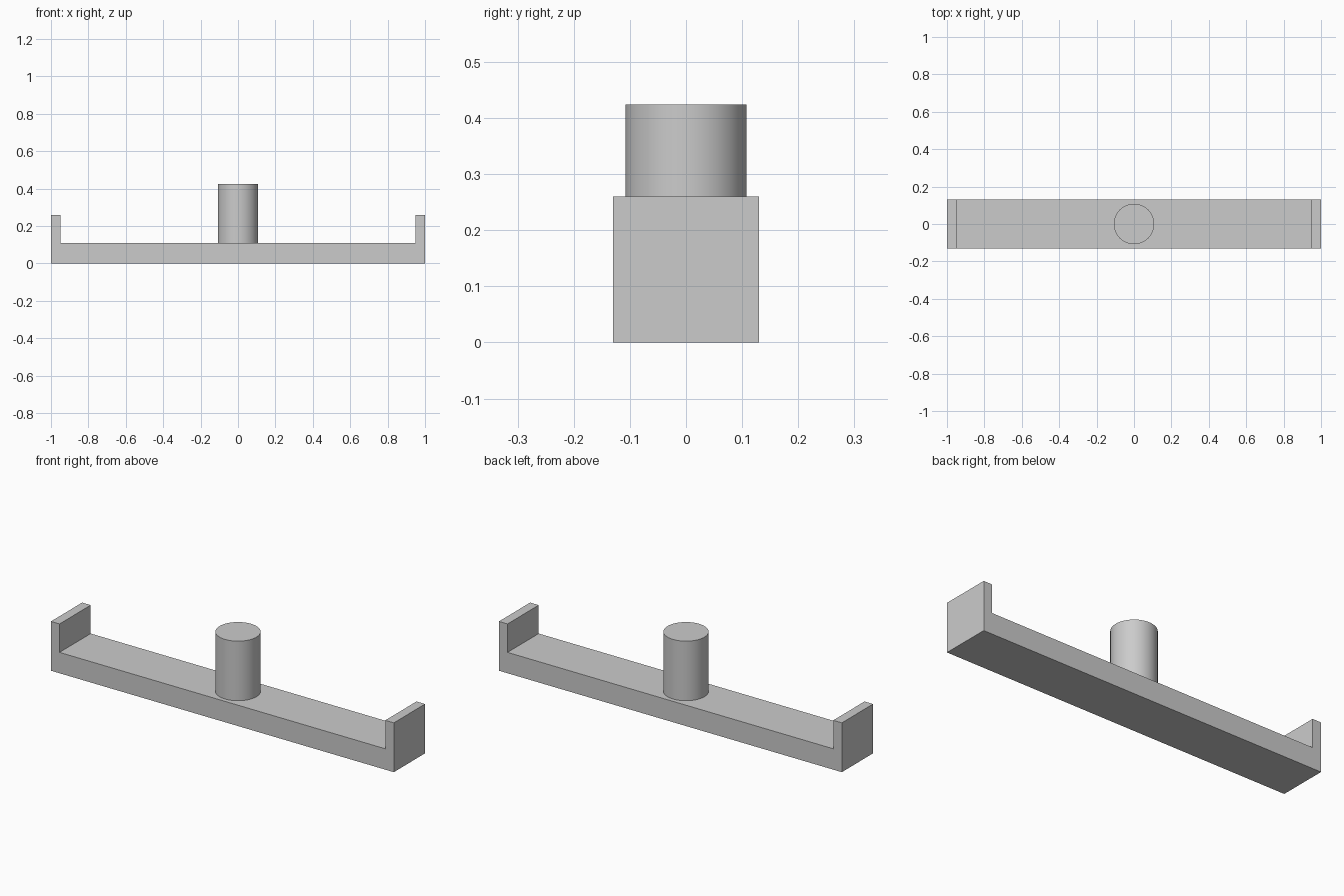
import bpy
import bmesh
from mathutils import Vector

cube = bpy.data.objects.get("Cube")
if cube:
    bpy.data.objects.remove(cube, do_unlink=True)

LENGTH, DEPTH = 2.0, 0.26
BASE_TOP, WALL_TOP, POST_TOP = 0.11, 0.26, 0.424
WALL, POST_RADIUS = 0.05, 0.108

grey = bpy.data.materials.new("light grey")
grey.use_nodes = True
colour = (0.6, 0.6, 0.6, 1)
grey.diffuse_color = colour
grey.node_tree.nodes["Principled BSDF"].inputs["Base Color"].default_value = colour


def add_object(name, bm):
    bmesh.ops.recalc_face_normals(bm, faces=bm.faces)
    mesh = bpy.data.meshes.new(name)
    bm.to_mesh(mesh)
    bm.free()
    mesh.materials.append(grey)
    obj = bpy.data.objects.new(name, mesh)
    bpy.context.collection.objects.link(obj)
    return obj


# Channel: U-shaped profile extruded along y
outer = LENGTH / 2
inner = outer - WALL
half = [(outer, 0), (outer, WALL_TOP), (inner, WALL_TOP), (inner, BASE_TOP)]
profile = half + [(-x, z) for x, z in reversed(half)]
bm = bmesh.new()
face = bm.faces.new([bm.verts.new((x, -DEPTH / 2, z)) for x, z in profile])
result = bmesh.ops.extrude_face_region(bm, geom=[face], use_keep_orig=True)
moved = [v for v in result["geom"] if isinstance(v, bmesh.types.BMVert)]
bmesh.ops.translate(bm, verts=moved, vec=Vector((0, DEPTH, 0)))
add_object("channel_base", bm)

# Post: smooth cylinder standing on the channel floor
bm = bmesh.new()
height = POST_TOP - BASE_TOP
bmesh.ops.create_cone(bm, cap_ends=True, segments=64, radius1=POST_RADIUS,
                      radius2=POST_RADIUS, depth=height)
bmesh.ops.translate(bm, verts=bm.verts, vec=Vector((0, 0, BASE_TOP + height / 2)))
post = add_object("centre_post", bm)
bpy.ops.object.select_all(action="DESELECT")
post.select_set(True)
bpy.context.view_layer.objects.active = post
bpy.ops.object.shade_smooth_by_angle()
